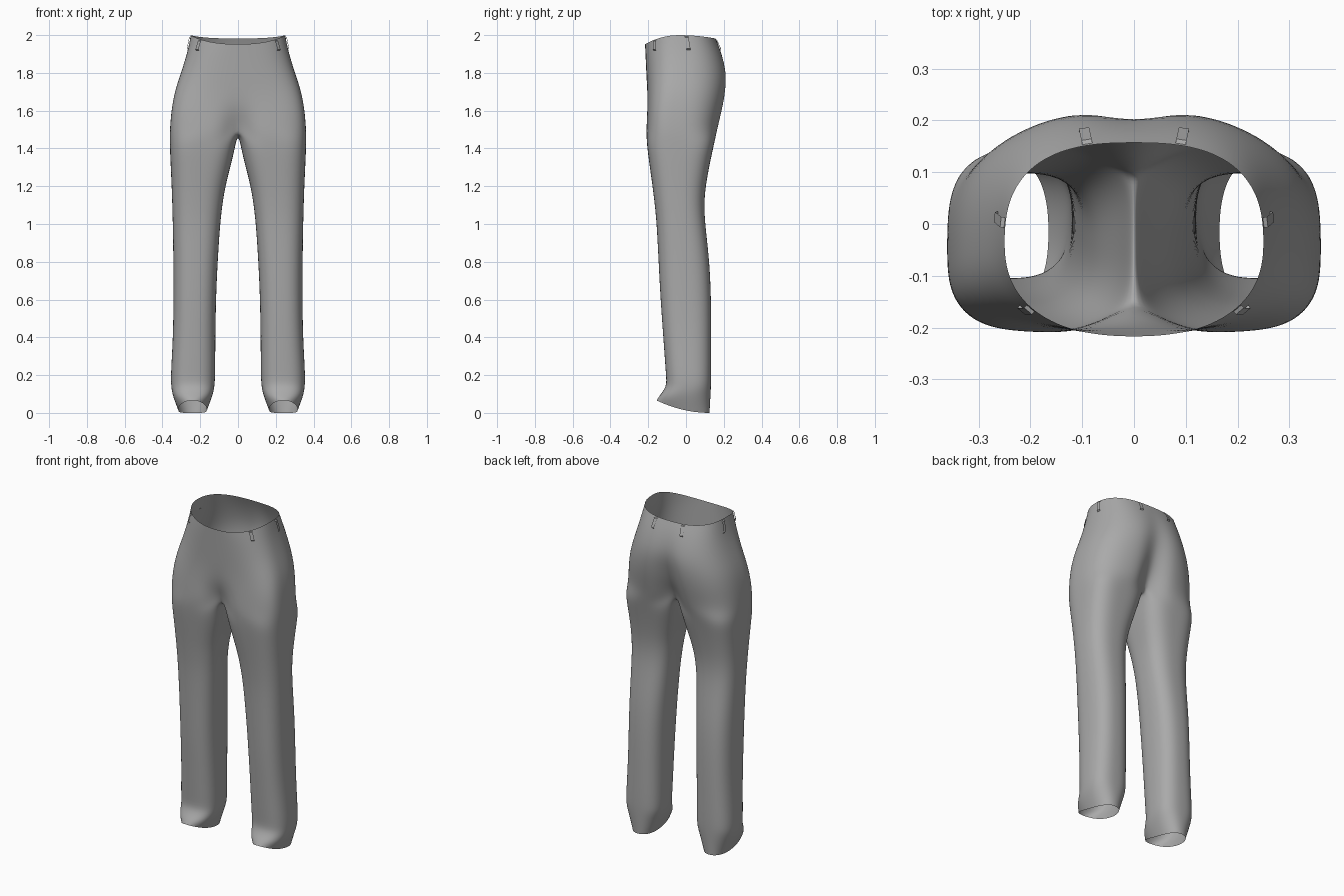
import bpy, bmesh, math
from mathutils import Vector

if "Cube" in bpy.data.objects:
    bpy.data.objects.remove(bpy.data.objects["Cube"])

K, M = 24, 10          # segments on the outer arc and on the inner leg arc

grey = bpy.data.materials.new("grey_cloth")
grey.diffuse_color = (0.40, 0.40, 0.40, 1)
grey.use_nodes = True
grey.node_tree.nodes["Principled BSDF"].inputs["Base Color"].default_value = grey.diffuse_color


def spow(v, e):
    return math.copysign(abs(v) ** e, v)


def resample(pts, n):
    """Spread n + 1 points evenly along a polyline."""
    acc = [0.0]
    for p, q in zip(pts, pts[1:]):
        acc.append(acc[-1] + (q - p).length)
    out, j = [], 0
    for i in range(n + 1):
        d = acc[-1] * i / n
        while j < len(pts) - 2 and acc[j + 1] < d:
            j += 1
        t = (d - acc[j]) / max(acc[j + 1] - acc[j], 1e-9)
        out.append(pts[j].lerp(pts[j + 1], min(t, 1)))
    return out


def body_row(z, a, yf, yc, yb, ef, eb, cf, cb):
    """Half section from front centre round the hip to back centre."""
    pts = []
    for i in range(201):
        th = math.pi * i / 200
        c, s = math.cos(th), max(math.sin(th), 0)
        front = c > 0
        x = a * s ** (ef if front else eb)
        if i in (0, 200):
            x = 0
        y = yc - spow(c, ef if front else eb) * ((yc - yf) if front else (yb - yc))
        dent = math.exp(-(x / 0.07) ** 2)
        y += dent * (cf if front else -cb)
        pts.append(Vector((x, y, z)))
    return resample(pts, K)


def leg_row(z, xi, xo, yf, yb, e):
    """Closed leg section: outer arc from front to back, then inner arc."""
    cx, cy, rx, ry = (xi + xo) / 2, (yf + yb) / 2, (xo - xi) / 2, (yb - yf) / 2

    def arc(t0, t1):
        ts = [math.radians(t0 + (t1 - t0) * i / 120) for i in range(121)]
        return [Vector((cx - rx * spow(math.cos(t), e),
                        cy - ry * spow(math.sin(t), e), z)) for t in ts]
    return resample(arc(45, 315), K) + resample(arc(45, -45), M)[1:-1]


# waist to crotch: z, half width, front y, widest y, back y, squareness, dents
body = [body_row(*r) for r in (
    (2.00, .250, -.217, -.04, .157, .85, .75, 0, 0),
    (1.91, .267, -.215, -.04, .190, .80, .75, 0, .003),
    (1.80, .302, -.210, -.04, .224, .75, .80, 0, .015),
    (1.70, .336, -.205, -.05, .218, .65, .75, 0, .035),
    (1.60, .353, -.207, -.06, .198, .55, .70, .012, .05),
    (1.50, .361, -.213, -.06, .172, .55, .65, .06, .08))]

# waistline dips at front and back
for p in body[0]:
    f = (-.04 - p.y) / .177 if p.y < -.04 else (p.y + .04) / .197
    p.z -= (.048 if p.y < -.04 else .018) * f * f

# crotch seam joins front centre to back centre
f0, b0 = body[-1][0], body[-1][-1]
seam = []
for i in range(1, M):
    p = f0.lerp(b0, i / M)
    p.z -= .035 * math.sin(math.pi * i / M)
    seam.append(p)

# legs: z, inner x, outer x, front y, back y, squareness
legs = [leg_row(*r) for r in (
    (1.43, .012, .361, -.208, .150, .60),
    (1.34, .030, .358, -.197, .130, .65),
    (1.20, .068, .351, -.177, .103, .72),
    (1.10, .083, .348, -.165, .096, .75),
    (1.00, .095, .345, -.155, .101, .75),
    (0.80, .108, .342, -.145, .125, .75),
    (0.60, .117, .341, -.135, .133, .75),
    (0.40, .120, .344, -.120, .134, .75),
    (0.20, .121, .356, -.106, .134, .75),
    (0.14, .124, .354, -.101, .132, .75),
    (0.09, .135, .346, -.142, .130, .80),
    (0.00, .165, .316, -.156, .125, .85))]

# hem rises toward the front
for p in legs[-1]:
    p.z = .066 * ((.125 - p.y) / .281) ** 2


def finish(name, bm, subsurf):
    bmesh.ops.recalc_face_normals(bm, faces=bm.faces)
    me = bpy.data.meshes.new(name)
    bm.to_mesh(me)
    bm.free()
    me.materials.append(grey)
    ob = bpy.data.objects.new(name, me)
    bpy.context.collection.objects.link(ob)
    mir = ob.modifiers.new("mirror", 'MIRROR')
    mir.use_clip = True
    mir.merge_threshold = 0.0005
    if subsurf:
        sub = ob.modifiers.new("smooth", 'SUBSURF')
        sub.levels = sub.render_levels = 2
        for poly in me.polygons:
            poly.use_smooth = True
    return ob


# trousers: one half, mirrored
bm = bmesh.new()
rows = [[bm.verts.new(p) for p in r] for r in body]
for u, v in zip(rows, rows[1:]):
    for i in range(K):
        bm.faces.new((u[i], u[i + 1], v[i + 1], v[i]))


def order(outer, inner):
    return outer + inner[::-1]


ring = order(rows[-1], [bm.verts.new(p) for p in seam])
for r in legs:
    vs = [bm.verts.new(p) for p in r]
    nxt = order(vs[:K + 1], vs[K + 1:])
    n = len(ring)
    for i in range(n):
        j = (i + 1) % n
        bm.faces.new((ring[i], ring[j], nxt[j], nxt[i]))
    ring = nxt
finish("trousers", bm, True)

# belt loops: thin raised strips just under the waistline
for name, i in (("front_belt_loop", 7), ("side_belt_loop", 13), ("back_belt_loop", 21)):
    bm = bmesh.new()
    top, low = body[0][i], body[1][i]
    side = (body[0][i + 1] - body[0][i - 1])
    side.z = 0
    side.normalize()
    out = Vector((side.y, -side.x, 0))
    if out.dot(Vector((top.x, top.y + .04, 0))) < 0:
        out = -out
    strip = []
    for t, d in ((.08, .000), (.12, .007), (.8, .008), (.88, .000)):
        c = top.lerp(low, t) + out * d
        strip.append([bm.verts.new(c - side * .010), bm.verts.new(c + side * .010)])
    for p, q in zip(strip, strip[1:]):
        bm.faces.new((p[0], p[1], q[1], q[0]))
    finish(name, bm, False)
